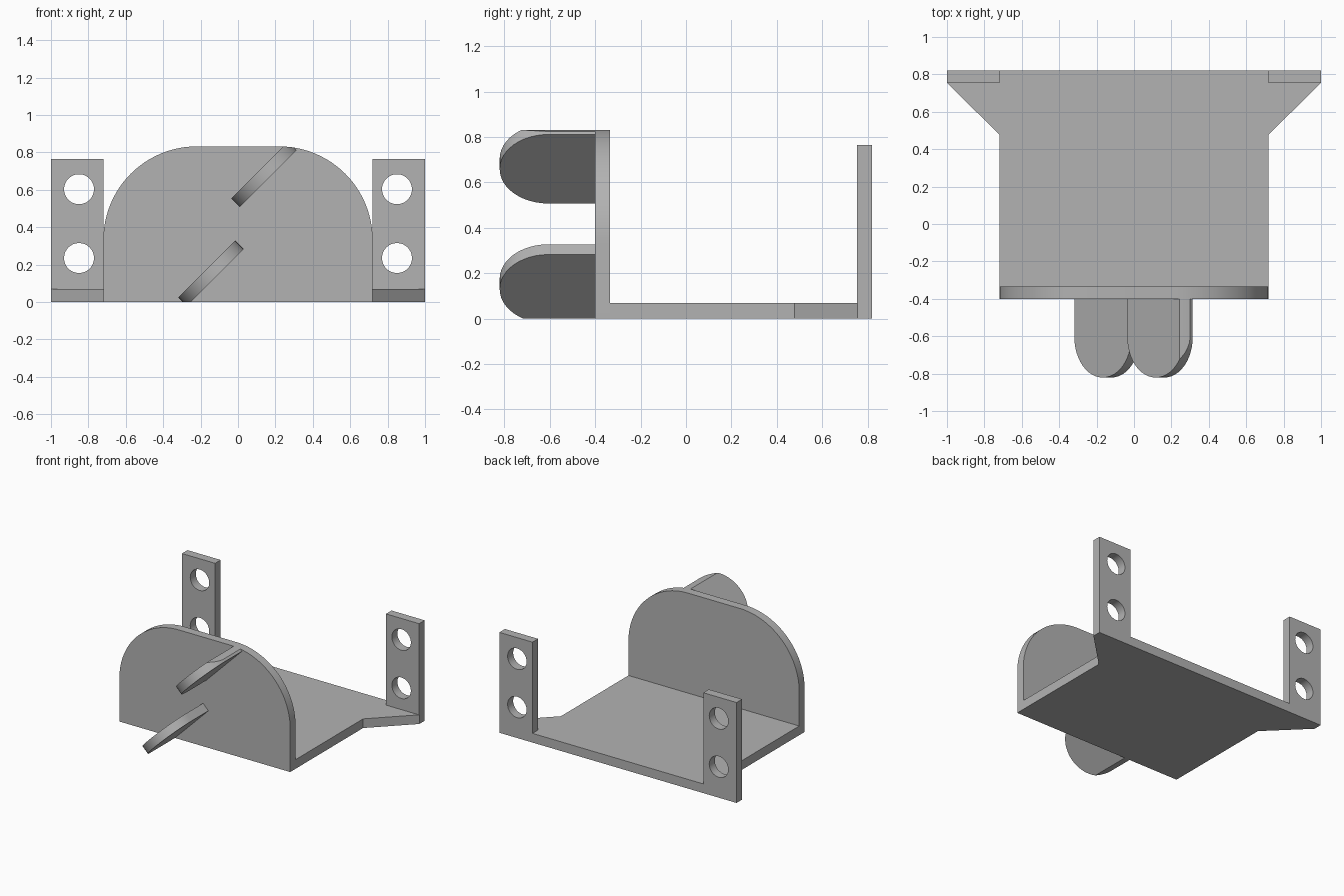
import bpy, bmesh
from math import sin, cos, pi, radians, sqrt
from mathutils import Matrix, Vector

cube = bpy.data.objects.get("Cube")
if cube:
    bpy.data.objects.remove(cube, do_unlink=True)

grey = bpy.data.materials.new("plain grey")
grey.use_nodes = True
colour = (0.45, 0.45, 0.45, 1)
grey.diffuse_color = colour
grey.node_tree.nodes["Principled BSDF"].inputs["Base Color"].default_value = colour


def frame(u, v, w, origin):
    """Matrix taking local x, y, z to u, v, w at origin."""
    m = Matrix((u, v, w)).transposed().to_4x4()
    m.translation = Vector(origin)
    return m


def arc(cx, cy, r, a0, a1, n=24):
    angles = [radians(a0 + (a1 - a0) * i / n) for i in range(n + 1)]
    return [(cx + r * cos(a), cy + r * sin(a)) for a in angles]


def prism(name, outline, depth, matrix):
    """Extrude a flat outline along local z, then place it."""
    bm = bmesh.new()
    face = bm.faces.new([bm.verts.new((x, y, 0)) for x, y in outline])
    new = bmesh.ops.extrude_face_region(bm, geom=[face])["geom"]
    verts = [g for g in new if isinstance(g, bmesh.types.BMVert)]
    bmesh.ops.translate(bm, verts=verts, vec=(0, 0, depth))
    bm.transform(matrix)
    bmesh.ops.recalc_face_normals(bm, faces=bm.faces)
    mesh = bpy.data.meshes.new(name)
    bm.to_mesh(mesh)
    bm.free()
    mesh.materials.append(grey)
    ob = bpy.data.objects.new(name, mesh)
    bpy.context.collection.objects.link(ob)
    return ob


def boolean(ob, cutter, operation):
    """Apply a boolean and discard the cutter."""
    cutter.hide_render = True
    mod = ob.modifiers.new("cut", "BOOLEAN")
    mod.object, mod.operation, mod.solver = cutter, operation, "EXACT"
    bpy.context.view_layer.objects.active = ob
    bpy.ops.object.modifier_apply(modifier=mod.name)
    bpy.data.objects.remove(cutter, do_unlink=True)


def smooth(ob):
    bpy.ops.object.select_all(action="DESELECT")
    ob.select_set(True)
    bpy.context.view_layer.objects.active = ob
    bpy.ops.object.shade_smooth_by_angle(angle=radians(30))


half, height, thick = 0.72, 0.832, 0.07
front, inner, back = -0.4, -0.335, 0.82
hole_r = 0.08

# Floor plate flaring out to the rear corners
side = [(half, inner), (half, 0.478), (1, 0.755), (1, back)]
floor_outline = side + [(-x, y) for x, y in reversed(side)]
prism("floor_plate", floor_outline, thick, Matrix.Identity(4))

# Upright front plate with rounded shoulders
r = 0.5
plate_outline = ([(-half, 0), (half, 0)]
                 + arc(half - r, height - r, r, 0, 90)
                 + arc(r - half, height - r, r, 90, 180))


def facing_front(y):
    return frame((1, 0, 0), (0, 0, 1), (0, -1, 0), (0, y, 0))


smooth(prism("front_plate", plate_outline, inner - front, facing_front(inner)))

# Rear posts with two bolt holes each
for name, s in (("left", 1), ("right", -1)):
    outline = [(s * half, thick), (s, thick), (s, 0.765), (s * half, 0.765)]
    post = prism(name + "_rear_post", outline, back - 0.753, facing_front(back))
    for z in (0.235, 0.603):
        hole = prism("hole_cutter", arc(s * 0.85, z, hole_r, 0, 352.5, 47), 0.3,
                     facing_front(back + 0.1))
        boolean(post, hole, "DIFFERENCE")
    smooth(post)

# Slanted lugs, trimmed to the front plate outline
d = 1 / sqrt(2)
lug_r, lug_thick = 0.215, 0.064
lug_outline = ([(lug_r, 0.03), (-lug_r, 0.03)]
               + arc(0, front + 0.607 - 2 * 0.407, lug_r, 180, 360))
lug_outline = [(lug_r, front), (-lug_r, front)] + arc(0, lug_r - 0.821, lug_r, 180, 360)
for name, x, z in (("lower", -0.144, 0.153), ("upper", 0.139, 0.682)):
    def slanted(offset):
        return frame((d, 0, d), (0, 1, 0), (d, 0, -d),
                     (x - d * offset, 0, z + d * offset))
    lug = prism(name + "_lug", lug_outline, lug_thick, slanted(lug_thick / 2))
    hole = prism("hole_cutter", arc(0, -0.646, hole_r, 0, 352.5, 47), 0.3, slanted(0.15))
    boolean(lug, hole, "DIFFERENCE")
    trim = prism("trim_cutter", plate_outline, 0.8, facing_front(front + 0.1))
    boolean(lug, trim, "INTERSECT")
    smooth(lug)
